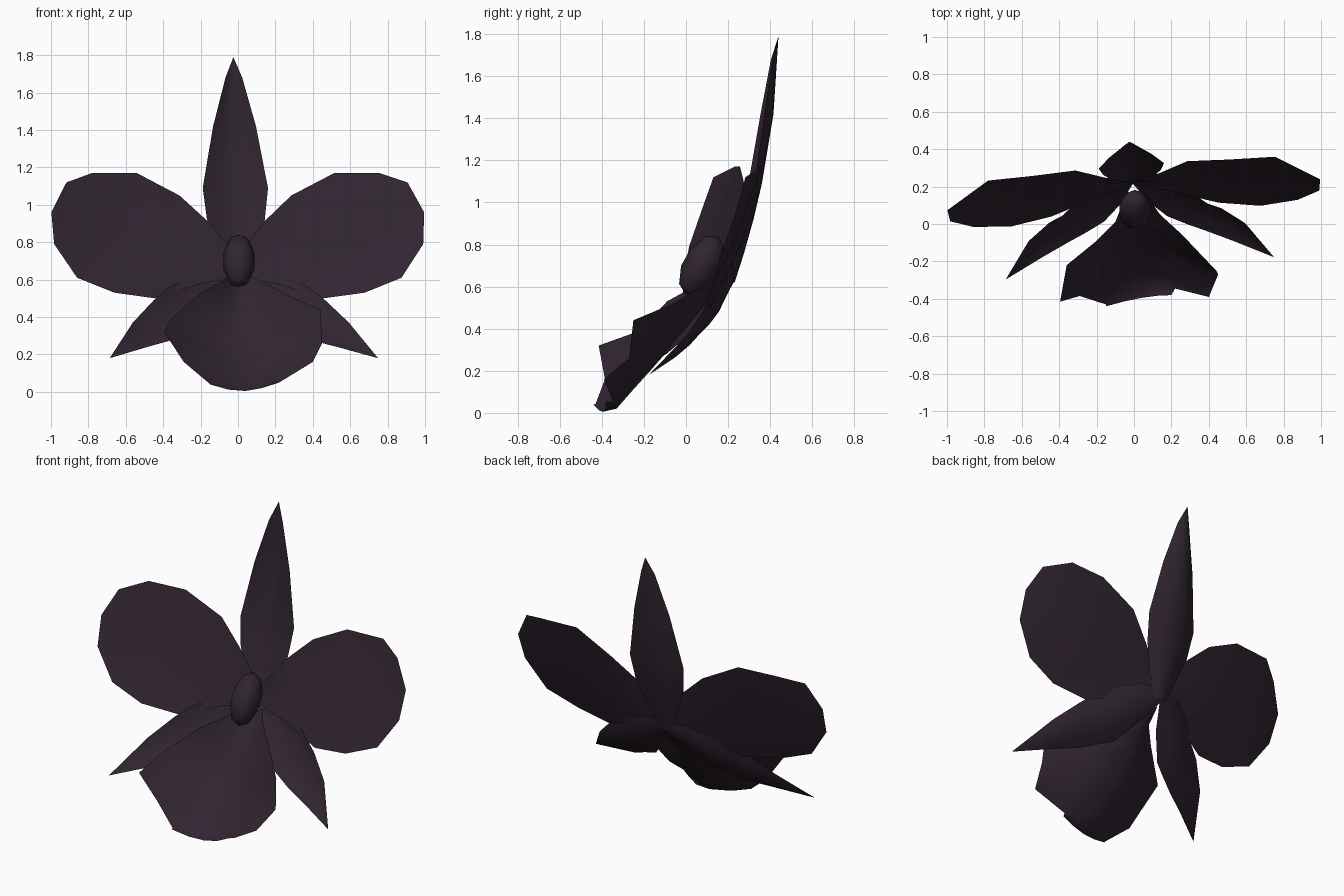
import bpy, bmesh, math
from mathutils import Vector, Matrix

if "Cube" in bpy.data.objects:
    bpy.data.objects.remove(bpy.data.objects["Cube"])

plum = bpy.data.materials.new("dark_plum")
plum.diffuse_color = (0.030, 0.018, 0.030, 1)
plum.use_nodes = True
plum.node_tree.nodes["Principled BSDF"].inputs["Base Color"].default_value = plum.diffuse_color
# whole bloom is turned slightly
TURN = Matrix.Translation((.012, -.003, 0)) @ Matrix.Rotation(0.083, 4, 'Z')


def finish(name, bm, angle=60):
    me = bpy.data.meshes.new(name)
    bm.to_mesh(me)
    bm.free()
    ob = bpy.data.objects.new(name, me)
    bpy.context.collection.objects.link(ob)
    me.materials.append(plum)
    bpy.ops.object.select_all(action='DESELECT')
    ob.select_set(True)
    bpy.context.view_layer.objects.active = ob
    bpy.ops.object.shade_smooth_by_angle(angle=math.radians(angle))
    return ob


def petal(name, rows, flip=1, turn=True, steps=4):
    """Sheet lofted through rows of (edge, middle, edge), curved across each row."""
    bm = bmesh.new()
    grid = []
    for a, m, b in rows:
        a, m, b = (Vector((p[0] * flip, p[1], p[2])) for p in (a, m, b))
        line = []
        for i in range(steps + 1):
            t = i / steps
            p = a * (1 - t) * (1 - 2 * t) + m * 4 * t * (1 - t) + b * t * (2 * t - 1)
            line.append(bm.verts.new(TURN @ p if turn else p))
        grid.append(line)
    for r, s in zip(grid, grid[1:]):
        for i in range(steps):
            bm.faces.new((r[i], r[i + 1], s[i + 1], s[i]))
    bmesh.ops.remove_doubles(bm, verts=bm.verts, dist=0.001)
    bm.normal_update()
    if sum(f.normal.y * f.calc_area() for f in bm.faces) > 0:  # face the front
        bmesh.ops.reverse_faces(bm, faces=bm.faces)
    return finish(name, bm)


# Tall upper sepal: half width, edge y, middle y, height
upper = [(.04, .225, .235, .62), (.10, .24, .28, .76), (.155, .28, .325, .92),
         (.175, .315, .365, 1.09), (.115, .368, .42, 1.42),
         (.045, .412, .437, 1.68), (0, .444, .444, 1.79)]
petal("upper_sepal", [((-w, e, z), (0, c, z), (w, e, z)) for w, e, c, z in upper])

# Broad side petals and pointed lower sepals, mirrored
side = [((0, .225, .72), (0, .23, .67), (0, .215, .61)),
        ((.15, .265, .91), (.17, .23, .75), (.20, .16, .58)),
        ((.30, .315, 1.05), (.38, .24, .81), (.45, .08, .50)),
        ((.53, .305, 1.17), (.60, .21, .85), (.67, .045, .53)),
        ((.77, .30, 1.17), (.82, .19, .89), (.87, .06, .61)),
        ((.915, .21, 1.12), (1.0, .16, .96), (.99, .10, .79))]
lower = [((0, .24, .68), (0, .24, .65), (0, .22, .60)),
         ((.15, .22, .675), (.10, .20, .58), (.07, .12, .49)),
         ((.30, .15, .60), (.23, .14, .48), (.17, .03, .36)),
         ((.39, .08, .55), (.34, .07, .42), (.27, -.02, .32)),
         ((.46, .05, .49), (.43, .02, .37), (.36, -.06, .28)),
         ((.58, -.04, .37), (.55, -.07, .29), (.51, -.13, .24)),
         ((.72, -.235, .18),) * 3]
for tag, s in (("right", 1), ("left", -1)):
    petal(tag + "_petal", side, s, steps=2)
    petal(tag + "_lower_sepal", lower, s)

# Cupped lip with an uneven rim that folds forward at the bottom
lip = [((-.04, .16, .62), (0, .17, .60), (.06, .16, .62)),
       ((-.10, .01, .585), (.01, .065, .48), (.14, .05, .585)),
       ((-.20, -.09, .53), (.01, -.01, .39), (.26, -.06, .52)),
       ((-.36, -.22, .39), (.02, -.10, .28), (.44, -.25, .44)),
       ((-.395, -.415, .32), (.03, -.17, .20), (.45, -.27, .26)),
       ((-.29, -.385, .16), (.05, -.26, .10), (.40, -.39, .16)),
       ((-.15, -.43, .042), (.07, -.33, .02), (.22, -.345, .05)),
       ((-.15, -.44, .04), (.04, -.395, .005), (.20, -.38, .055))]
petal("lip", lip, turn=False)

# Central column, leaning back
bm = bmesh.new()
bmesh.ops.create_uvsphere(bm, u_segments=8, v_segments=5, radius=1)
bmesh.ops.transform(bm, verts=bm.verts, matrix=Matrix.Translation((.005, .075, .70))
                    @ Matrix.Rotation(-.5, 4, 'X') @ Matrix.Diagonal((.088, .09, .158, 1)))
finish("column", bm)
